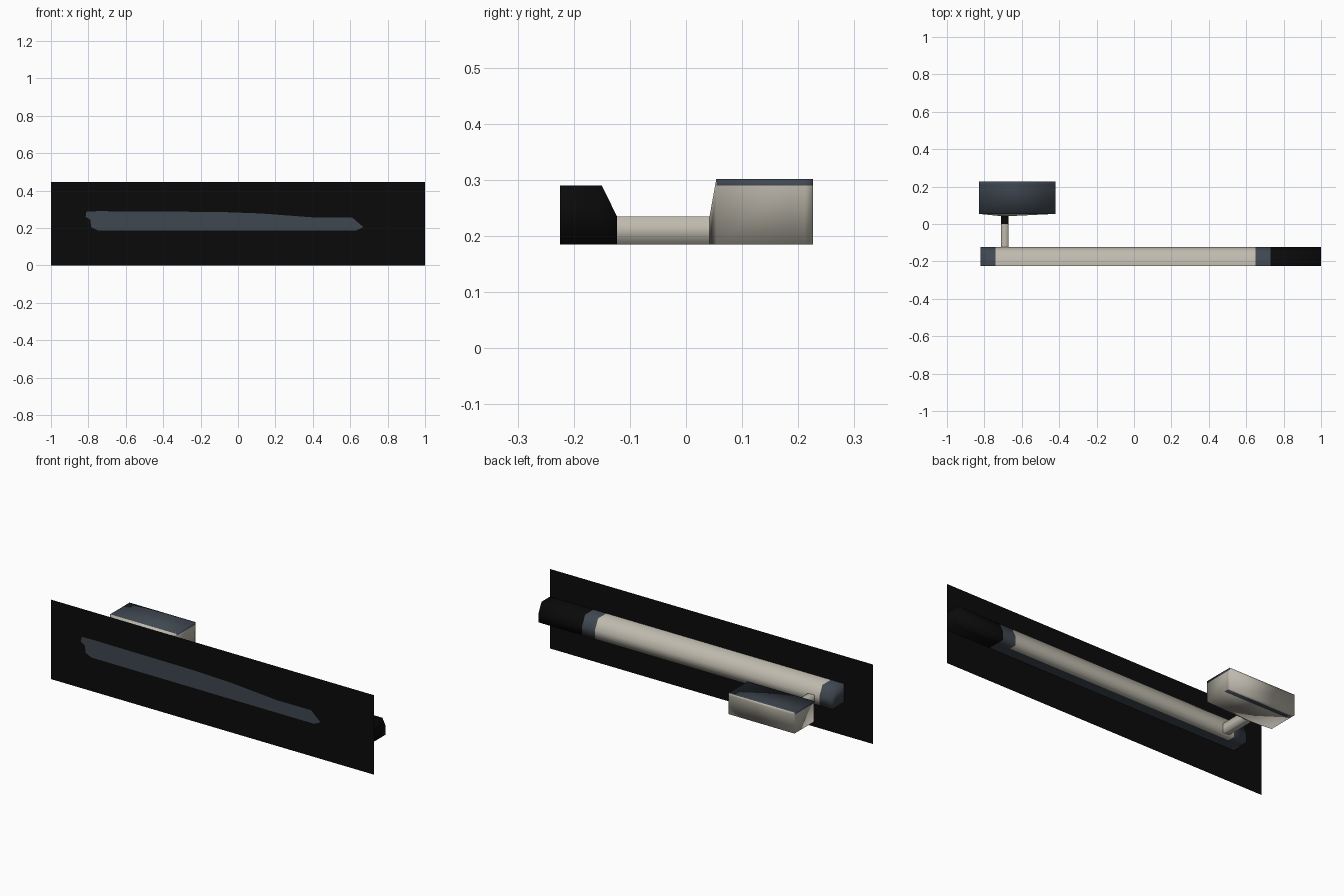
import bpy, bmesh

if "Cube" in bpy.data.objects:
    bpy.data.objects.remove(bpy.data.objects["Cube"])

# Flat colours
def mat(name, c):
    m = bpy.data.materials.new(name)
    m.diffuse_color = (*c, 1)
    m.use_nodes = True
    m.node_tree.nodes["Principled BSDF"].inputs["Base Color"].default_value = m.diffuse_color
    return m

BLACK, SLATE, BEIGE = 0, 1, 2
MATS = [mat("black", (0.003, 0.003, 0.003)),
        mat("dark_slate", (0.05, 0.063, 0.08)),
        mat("warm_beige", (0.52, 0.49, 0.42))]


def make(name, bm, smooth=True, recalc=True):
    if recalc:
        bmesh.ops.recalc_face_normals(bm, faces=bm.faces[:])
    for f in bm.faces:
        f.smooth = smooth
    me = bpy.data.meshes.new(name)
    bm.to_mesh(me)
    bm.free()
    for m in MATS:
        me.materials.append(m)
    ob = bpy.data.objects.new(name, me)
    bpy.context.collection.objects.link(ob)
    return ob


def loft(rings, closed=True, caps=(True, True), colour=lambda band, side: BEIGE):
    """Skin a list of rings; colour is picked per band and side."""
    bm = bmesh.new()
    vs = [[bm.verts.new(p) for p in r] for r in rings]
    n = len(rings[0])
    for i in range(len(vs) - 1):
        for j in range(n if closed else n - 1):
            k = (j + 1) % n
            f = bm.faces.new((vs[i][j], vs[i][k], vs[i + 1][k], vs[i + 1][j]))
            f.material_index = colour(i, j)
    for on, idx in zip(caps, (0, -1)):
        if on:
            f = bm.faces.new(vs[idx])
            f.material_index = colour(0 if idx == 0 else len(vs) - 2, 0)
    return bm


def flat(points, y, index):
    """Single face in the xz plane, facing the front."""
    bm = bmesh.new()
    f = bm.faces.new([bm.verts.new((x, y, z)) for x, z in points])
    f.normal_update()
    if f.normal.y > 0:
        f.normal_flip()
    f.material_index = index
    return bm


def rect(x0, x1, y, z0, z1):
    return [(x0, y, z0), (x1, y, z0), (x1, y, z1), (x0, y, z1)]


# Thin front panel and its painted long mark
make("front_panel", flat([(-1, 0), (1, 0), (1, .445), (-1, .445)], -.225, BLACK), False, False)
mark = [(-.81, .288), (-.75, .29), (-.1, .286), (.12, .278), (.4, .257), (.61, .257),
        (.67, .205), (.63, .186), (-.75, .188), (-.785, .205), (-.79, .245), (-.815, .26)]
make("panel_mark", flat(mark, -.226, SLATE), False, False)

# Long bar behind the panel: chamfered profile run along x
profile = [(-.2245, .29), (-.15, .29), (-.123, .235), (-.123, .185), (-.165, .185), (-.2245, .185)]
stations = [-.82, -.74, .65, .73, 1.0]

def bar_colour(band, side):
    if band == 1:
        return SLATE if side == 4 else BEIGE
    return BLACK if band == 3 else SLATE

make("bar", loft([[(x, y, z) for y, z in profile] for x in stations],
                 closed=False, colour=bar_colour))

# Arm linking the bar to the knob, dark on top near the knob
arm_rings = [rect(-.71, -.67, y, .185, .235) for y in (-.123, 0, .042)]
make("arm", loft(arm_rings, caps=(False, False),
                 colour=lambda b, s: BLACK if b == 1 and s == 2 else BEIGE))

# Box knob: shallow flare from the arm, slate top, slate stripe underneath
def knob_ring(y):
    return [(-.83, y, .185), (-.42, y, .185), (-.42, y, .29),
            (-.42, y, .302), (-.83, y, .302), (-.83, y, .29)]

neck = [(-.71, .042, .185), (-.67, .042, .185), (-.67, .042, .225),
        (-.67, .042, .235), (-.71, .042, .235), (-.71, .042, .225)]

def knob_colour(band, side):
    if band == 0:
        return BEIGE
    if side in (2, 3, 4):
        return SLATE
    return SLATE if band == 2 and side == 0 else BEIGE

make("knob", loft([neck] + [knob_ring(y) for y in (.054, .185, .212, .226)],
                  caps=(False, True), colour=knob_colour))
